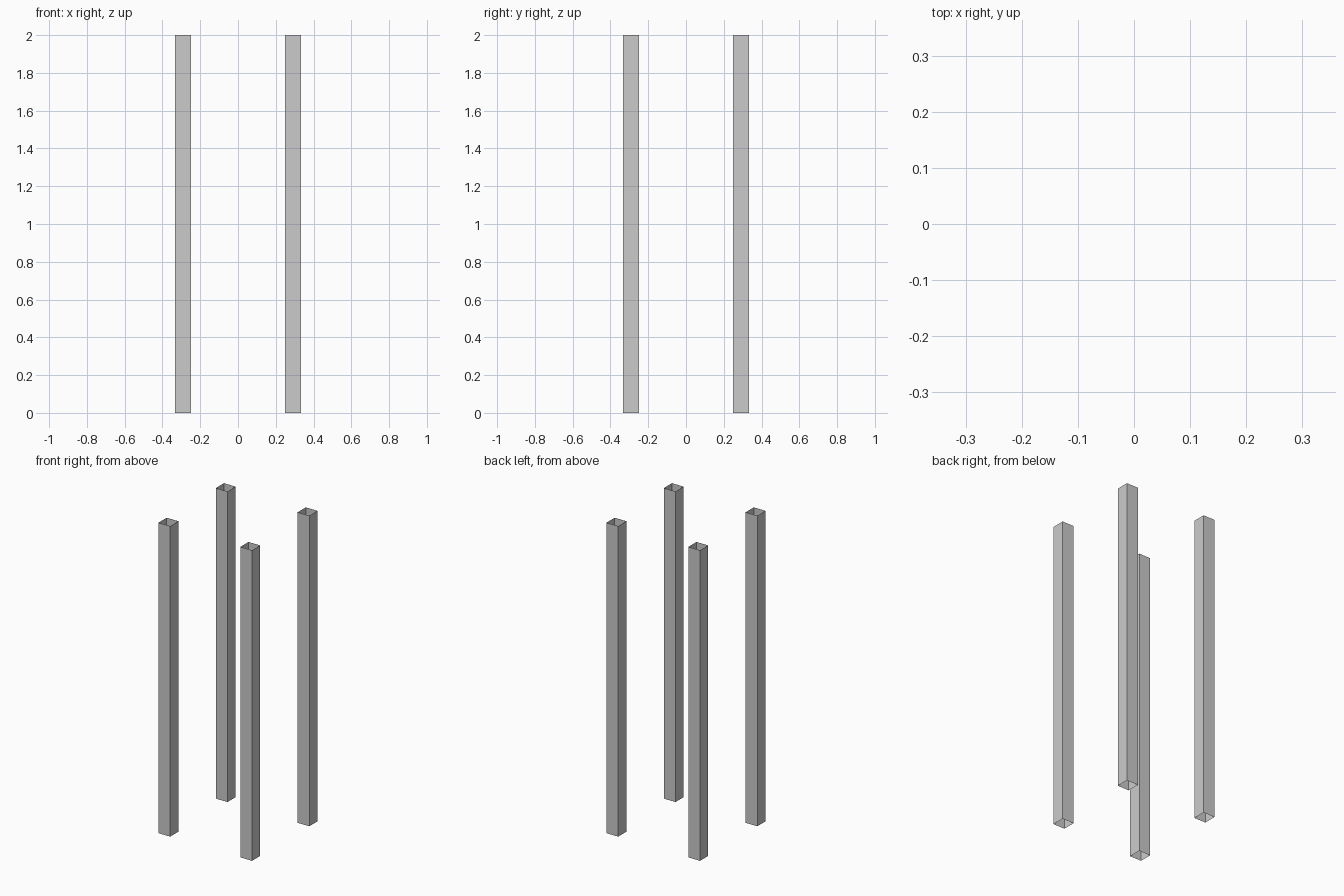
import bpy
import bmesh

if "Cube" in bpy.data.objects:
    bpy.data.objects.remove(bpy.data.objects["Cube"])

HEIGHT = 2.0
INNER, OUTER = 0.25, 0.333   # distances of post faces from the centre


def open_post(name, sx, sy):
    """Square single-walled tube, open at top and bottom."""
    half = (OUTER - INNER) / 2
    mid = (OUTER + INNER) / 2
    bm = bmesh.new()
    bmesh.ops.create_cube(bm, size=1.0)
    bm.normal_update()
    caps = [f for f in bm.faces if abs(f.normal.z) > 0.5]
    bmesh.ops.delete(bm, geom=caps, context='FACES_ONLY')
    bmesh.ops.scale(bm, vec=(2 * half, 2 * half, HEIGHT), verts=bm.verts)
    bmesh.ops.translate(bm, vec=(sx * mid, sy * mid, HEIGHT / 2), verts=bm.verts)
    mesh = bpy.data.meshes.new(name)
    bm.to_mesh(mesh)
    bm.free()
    bpy.context.collection.objects.link(bpy.data.objects.new(name, mesh))


# Four corner posts
for side_y, sy in (("front", -1), ("back", 1)):
    for side_x, sx in (("left", -1), ("right", 1)):
        open_post(f"{side_y}_{side_x}_post", sx, sy)
